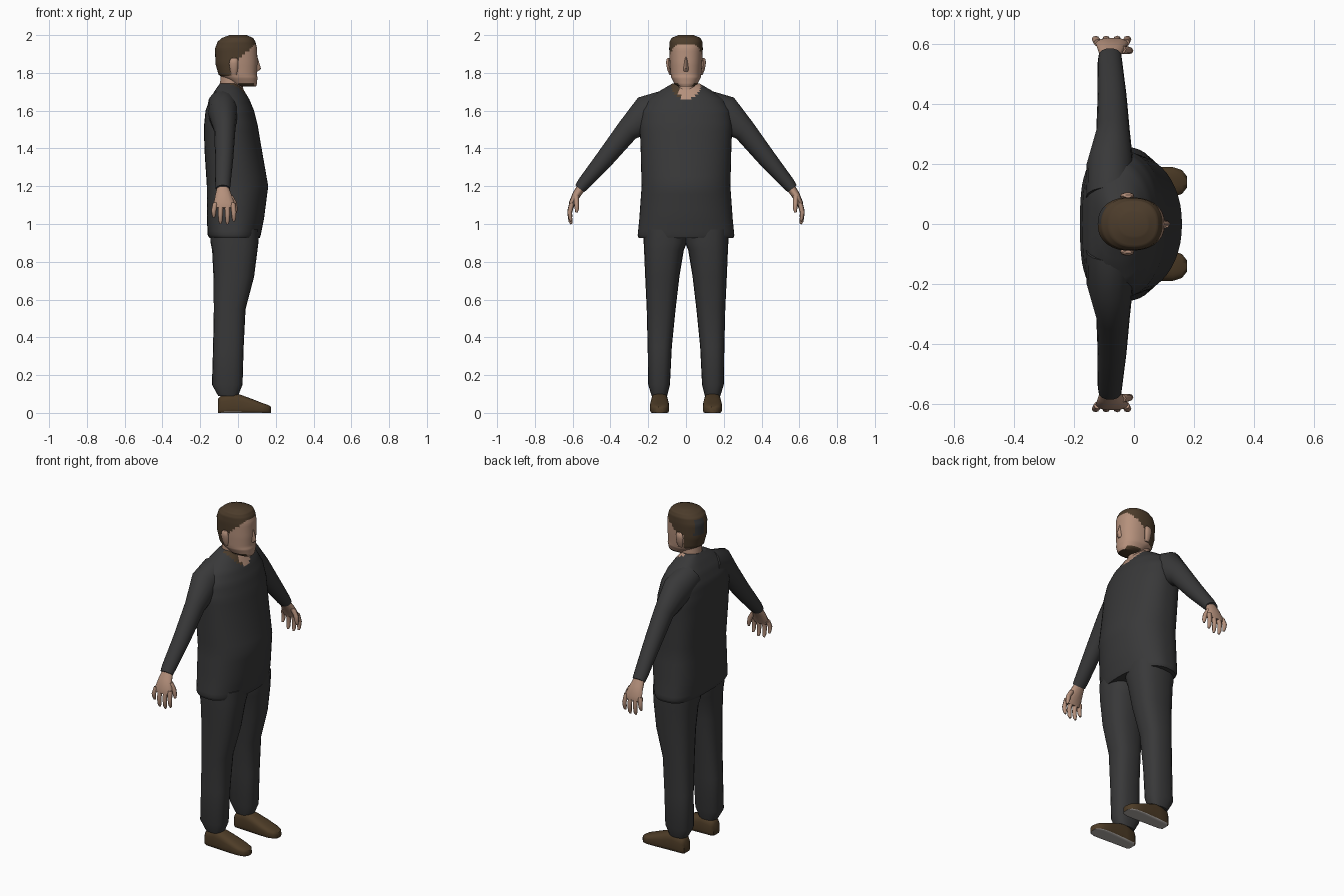
import bpy, bmesh, math
from mathutils import Vector


def mat(name, rgb):
    m = bpy.data.materials.new(name)
    m.diffuse_color = (*rgb, 1)
    return m


CLOTH = mat("dark grey cloth", (0.04, 0.04, 0.041))
SKIN = mat("skin", (0.46, 0.28, 0.20))
HAIR = mat("brown hair", (0.072, 0.045, 0.024))
SHOE = mat("brown shoe", (0.075, 0.045, 0.02))
SOLE = mat("pale sole", (0.45, 0.42, 0.40))


def spow(v, e):
    return math.copysign(abs(v) ** e, v)


def loft(name, rings, mats, rule=None, mirror=False, sub=1, angle=50):
    """Skin a list of rings (equal point counts), cap both ends."""
    if sub > 1:
        fine = []
        for a, b in zip(rings, rings[1:]):
            fine += [[p.lerp(q, i / sub) for p, q in zip(a, b)] for i in range(sub)]
        rings = fine + [rings[-1]]
    bm = bmesh.new()
    vr = [[bm.verts.new(p) for p in r] for r in rings]
    n = len(rings[0])
    for a, b in zip(vr, vr[1:]):
        for i in range(n):
            j = (i + 1) % n
            bm.faces.new((a[i], a[j], b[j], b[i]))
    bm.faces.new(vr[0])
    bm.faces.new(vr[-1])
    bmesh.ops.recalc_face_normals(bm, faces=bm.faces)
    bm.normal_update()
    for f in bm.faces:
        f.smooth = True
        if rule:
            f.material_index = rule(f.calc_center_median(), f.normal)
    me = bpy.data.meshes.new(name)
    bm.to_mesh(me)
    bm.free()
    for m in mats:
        me.materials.append(m)
    me.set_sharp_from_angle(angle=math.radians(angle))
    ob = bpy.data.objects.new(name, me)
    bpy.context.collection.objects.link(ob)
    if mirror:
        md = ob.modifiers.new("mirror", 'MIRROR')
        md.use_axis = (False, True, False)
        md.use_mirror_merge = False
    return ob


def hring(z, xb, cx, xf, hw, n=32, ef=1.0, eb=1.0, y=0):
    """Horizontal ring with separate front and back depth and squareness."""
    pts = []
    for i in range(n):
        a = 2 * math.pi * i / n
        c, s = math.cos(a), math.sin(a)
        e, d = (ef, xf - cx) if c > 0 else (eb, cx - xb)
        pts.append(Vector((cx + d * spow(c, e), y + hw * spow(s, e), z)))
    return pts


def tube(name, secs, m, n=12):
    """Limb from (x, y, z, half width in x, half thickness) sections, mirrored."""
    rings = []
    for k, (x, y, z, rx, rt) in enumerate(secs):
        p, q = secs[max(k - 1, 0)], secs[min(k + 1, len(secs) - 1)]
        t = Vector((0, q[1] - p[1], q[2] - p[2])).normalized()
        v = Vector((1, 0, 0)).cross(t)
        rings.append([Vector((x + rx * math.cos(a), y, z)) + v * rt * math.sin(a)
                      for a in (2 * math.pi * i / n for i in range(n))])
    return loft(name, rings, [m], mirror=True)


# Shirt body, with the open neckline coloured by position
def shirt_rule(c, n):
    if c.x > -0.045 and c.z > 1.65 + 0.08 * (c.y / 0.08) ** 2:
        return 2 if c.y < -0.035 and c.z > 1.675 else 1
    return 0


body = [(0.925, -0.15, -0.02, 0.115, 0.25), (0.94, -0.16, -0.02, 0.12, 0.256),
        (1.03, -0.165, -0.02, 0.138, 0.247), (1.2, -0.165, -0.02, 0.16, 0.235),
        (1.4, -0.178, -0.03, 0.125, 0.24), (1.52, -0.18, -0.04, 0.105, 0.245),
        (1.6, -0.172, -0.05, 0.085, 0.235), (1.66, -0.15, -0.055, 0.06, 0.20),
        (1.71, -0.12, -0.055, 0.03, 0.13), (1.745, -0.095, -0.05, 0.0, 0.07)]
loft("shirt_body", [hring(*r, n=48, ef=0.95, eb=0.65) for r in body],
     [CLOTH, SKIN, HAIR], shirt_rule, sub=4)

# Sleeves
tube("sleeve", [(-0.08, 0.09, 1.635, 0.08, 0.08), (-0.08, 0.20, 1.585, 0.078, 0.10),
                (-0.07, 0.31, 1.495, 0.056, 0.061), (-0.073, 0.43, 1.345, 0.048, 0.049),
                (-0.08, 0.54, 1.215, 0.041, 0.036), (-0.08, 0.563, 1.187, 0.038, 0.03)], CLOTH, 16)

# Hands: palm, fingers, thumb
tube("palm", [(-0.08, 0.55, 1.2, 0.03, 0.024), (-0.077, 0.58, 1.155, 0.043, 0.022),
              (-0.073, 0.605, 1.105, 0.056, 0.017), (-0.073, 0.609, 1.085, 0.05, 0.012)], SKIN)
for x, dx, tip in ((-0.12, -0.008, 1.035), (-0.09, -0.003, 1.003), (-0.058, 0.002, 1.0), (-0.028, 0.006, 1.015)):
    tube("finger", [(x, 0.604, 1.11, 0.014, 0.013), (x + dx, 0.616, (1.11 + tip) / 2, 0.013, 0.012),
                    (x + dx, 0.612, tip + 0.015, 0.011, 0.01), (x + dx, 0.607, tip, 0.006, 0.006)], SKIN, 8)
tube("thumb", [(-0.045, 0.582, 1.15, 0.018, 0.015), (-0.022, 0.58, 1.115, 0.015, 0.013),
               (-0.014, 0.578, 1.08, 0.012, 0.011), (-0.012, 0.58, 1.06, 0.006, 0.006)], SKIN, 8)

# Trouser legs: z, back, front, inner, outer
legs = [(0.09, -0.105, 0.0, 0.1, 0.182), (0.15, -0.138, 0.024, 0.085, 0.2),
        (0.35, -0.132, 0.03, 0.075, 0.203), (0.55, -0.128, 0.04, 0.055, 0.208),
        (0.72, -0.13, 0.085, 0.035, 0.216), (0.86, -0.137, 0.103, 0.012, 0.222),
        (0.9, -0.145, 0.108, -0.004, 0.224), (0.97, -0.15, 0.11, -0.004, 0.225)]
loft("trouser_leg", [hring(z, b, (b + f) / 2, f, (o - i) / 2, n=20, ef=0.8, eb=0.8, y=(o + i) / 2)
                     for z, b, f, i, o in legs], [CLOTH], mirror=True)

# Shoes: x, half width, height
shoe = [(-0.105, 0.028, 0.075), (-0.09, 0.04, 0.09), (-0.03, 0.044, 0.108), (0.01, 0.046, 0.098),
        (0.08, 0.051, 0.072), (0.13, 0.05, 0.052), (0.16, 0.04, 0.042), (0.176, 0.02, 0.032)]
rings = []
for x, w, h in shoe:
    ang = [2 * math.pi * (i + 0.5) / 20 for i in range(20)]
    rings.append([Vector((x, 0.14 + w * spow(math.cos(a), 0.7),
                          max(0, h / 2 + h / 2 * (spow(math.sin(a), 0.7) if a < math.pi
                                                  else 1.15 * spow(math.sin(a), 0.35))))) for a in ang])
loft("shoe", rings, [SHOE, SOLE], lambda c, n: 1 if n.z < -0.6 else 0, mirror=True)


# Head, with hair, beard edge and back patch coloured by position
def head_rule(c, n):
    if c.x < -0.085 and 0 < c.y < 0.06 and 1.86 < c.z < 1.96:
        return 2
    if c.z < 1.747 and c.x > 0.0 and c.x < 0.085:
        return 1
    if c.x > 0:
        line = 1.87 + 0.9 * c.x
    elif c.x > -0.04:
        line = 1.86
    else:
        line = 1.785
    return 1 if c.z > min(line, 1.952) else 0


head = [(1.728, 0.0, 0.05, 0.095, 0.04), (1.74, -0.03, 0.02, 0.1, 0.06), (1.775, -0.08, 0.0, 0.103, 0.078),
        (1.79, -0.103, -0.01, 0.1, 0.081), (1.85, -0.12, -0.015, 0.103, 0.086), (1.93, -0.121, -0.015, 0.101, 0.089),
        (1.965, -0.108, -0.01, 0.092, 0.087), (1.985, -0.085, 0.0, 0.08, 0.077), (2.0, -0.045, 0.0, 0.045, 0.04)]
loft("head", [hring(*r, n=48, ef=0.85, eb=0.9) for r in head], [SKIN, HAIR, CLOTH], head_rule, sub=5)

# Neck
loft("neck", [hring(1.66, -0.1, -0.04, 0.035, 0.065), hring(1.74, -0.095, -0.035, 0.025, 0.06),
              hring(1.82, -0.09, -0.03, 0.02, 0.06)], [SKIN])

# Nose
loft("nose", [hring(1.808, 0.08, 0.09, 0.106, 0.015, 8), hring(1.822, 0.08, 0.09, 0.122, 0.016, 8),
              hring(1.885, 0.08, 0.09, 0.103, 0.007, 8)], [SKIN])

# Ears
loft("ear", [hring(z, -0.025 - w, -0.02, -0.012 + w * 0.6, 0.013 * w / 0.022, 10, y=y)
             for z, w, y in ((1.79, 0.008, 0.084), (1.815, 0.017, 0.089), (1.85, 0.022, 0.093),
                             (1.87, 0.018, 0.094), (1.88, 0.008, 0.093))], [SKIN], mirror=True)
